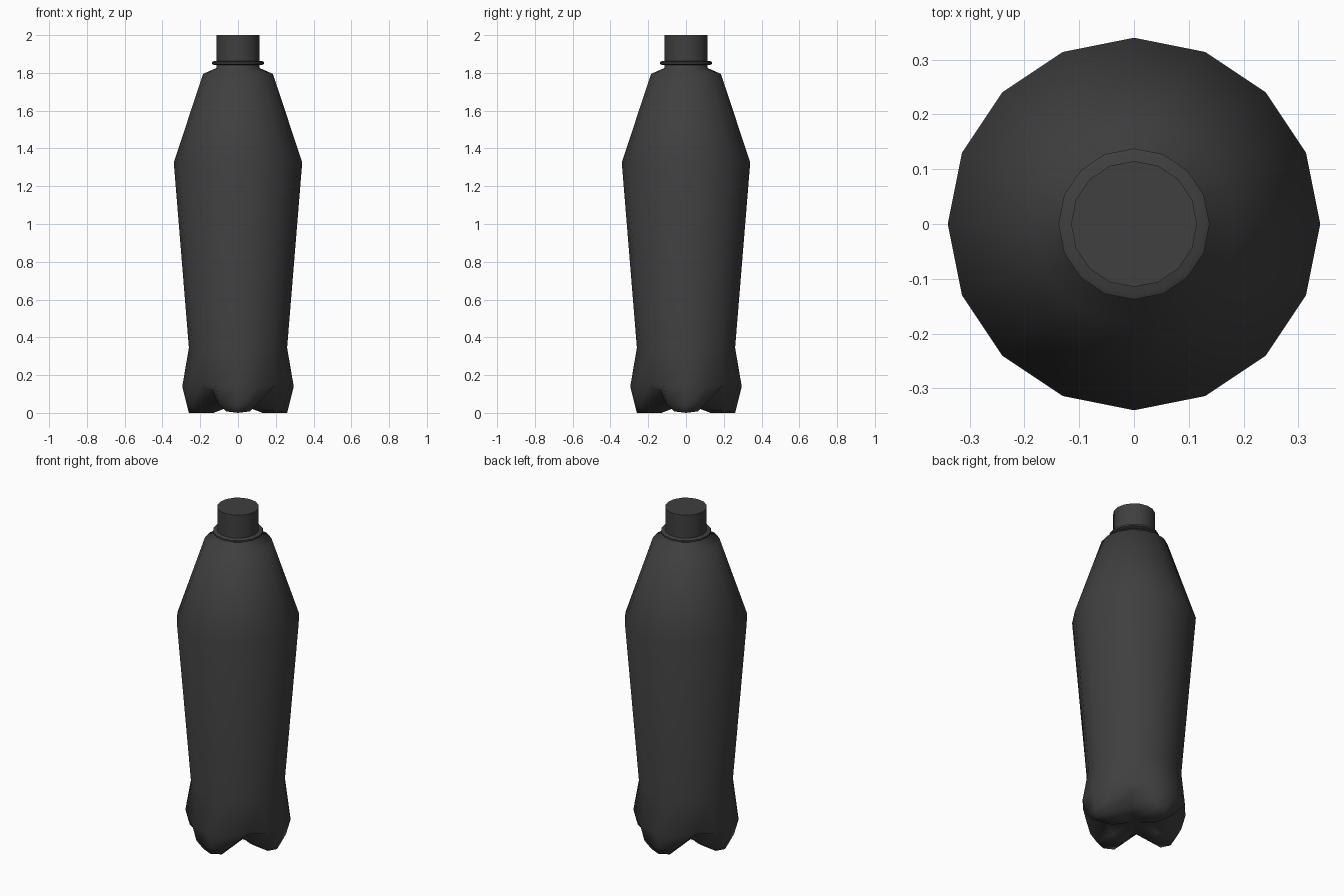
import bpy, bmesh
from math import sin, cos, radians

SIDES = 16
STEP = 360 / SIDES

cube = bpy.data.objects.get("Cube")
if cube:
    bpy.data.objects.remove(cube)

# Dark plastic shared by every part
plastic = bpy.data.materials.new("dark_plastic")
plastic.use_nodes = True
color = (0.05, 0.05, 0.05, 1)
plastic.diffuse_color = color
plastic.node_tree.nodes["Principled BSDF"].inputs["Base Color"].default_value = color


def build(name, rings, smooth_angle, start_z=None, end_z=None):
    """Skin a stack of rings; each ring maps a side index to (radius, z, turn)."""
    bm = bmesh.new()
    loops = []
    for ring in rings:
        loop = []
        for i in range(SIDES):
            r, z, turn = ring(i)
            a = radians(i * STEP + turn)
            loop.append(bm.verts.new((r * cos(a), r * sin(a), z)))
        loops.append(loop)
    for low, high in zip(loops, loops[1:]):
        for i in range(SIDES):
            j = (i + 1) % SIDES
            bm.faces.new((low[i], low[j], high[j], high[i]))
    for loop, z in ((loops[0], start_z), (loops[-1], end_z)):
        if z is None:
            bm.faces.new(loop)
        else:
            tip = bm.verts.new((0, 0, z))
            for i in range(SIDES):
                bm.faces.new((loop[i], loop[(i + 1) % SIDES], tip))
    bmesh.ops.recalc_face_normals(bm, faces=bm.faces)
    mesh = bpy.data.meshes.new(name)
    bm.to_mesh(mesh)
    bm.free()
    obj = bpy.data.objects.new(name, mesh)
    bpy.context.collection.objects.link(obj)
    mesh.materials.append(plastic)
    bpy.ops.object.select_all(action="DESELECT")
    obj.select_set(True)
    bpy.context.view_layer.objects.active = obj
    bpy.ops.object.shade_smooth_by_angle(angle=radians(smooth_angle))
    return obj


def circle(r, z):
    return lambda i: (r, z, 0)


def petal(foot, flank, valley, pinch=0):
    """Four feet on the axes, valleys on the diagonals, flanks between."""
    def ring(i):
        k = i % 4
        if k == 0:
            return (*foot, 0)
        if k == 2:
            return (*valley, 0)
        return (*flank, -pinch if k == 1 else pinch)
    return ring


# Body: four-footed base, tapered waist, shoulder and neck
base = [
    petal((0.13, 0.0), (0.13, 0.012), (0.10, 0.05)),
    petal((0.26, 0.0), (0.25, 0.008), (0.15, 0.06), pinch=8),
    petal((0.27, 0.04), (0.27, 0.05), (0.19, 0.115)),
    petal((0.295, 0.14), (0.295, 0.14), (0.28, 0.148)),
]
profile = [(0.26, 0.345), (0.34, 1.325), (0.185, 1.795), (0.115, 1.825), (0.11, 1.86)]
build("bottle_body", base + [circle(*p) for p in profile], 75, start_z=0.05)

# Thin collar under the cap
collar = [(0.128, 1.842), (0.138, 1.847), (0.138, 1.857), (0.128, 1.862)]
build("neck_collar", [circle(*p) for p in collar], 30)

# Plain screw cap
build("cap", [circle(0.115, 1.85), circle(0.115, 2.0)], 30)
